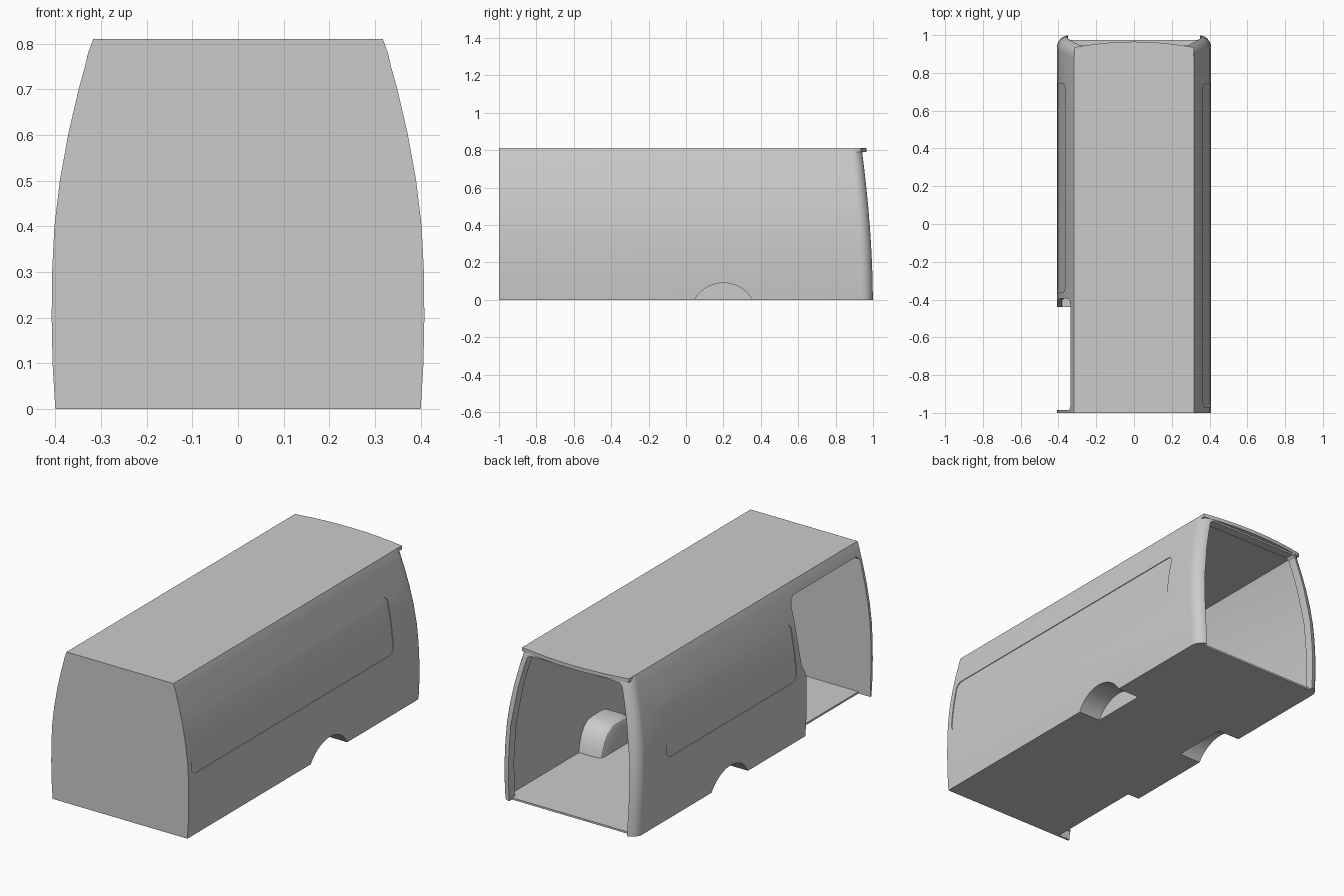
import bpy, bmesh, math

cube = bpy.data.objects.get("Cube")
if cube:
    bpy.data.objects.remove(cube)

paint = bpy.data.materials.new("plain grey")
paint.use_nodes = True
GREY = (0.6, 0.6, 0.6, 1)
paint.diffuse_color = GREY
paint.node_tree.nodes["Principled BSDF"].inputs["Base Color"].default_value = GREY

# Half width of the cross-section by height
SECTION = [(0, .400), (.1, .406), (.2, .408), (.3, .407), (.4, .402), (.5, .390),
           (.6, .372), (.7, .349), (.75, .335), (.78, .328), (.81, .317)]
TOP = .81


def half_width(z):
    for (z0, x0), (z1, x1) in zip(SECTION, SECTION[1:]):
        if z <= z1:
            return x0 + (x1 - x0) * (z - z0) / (z1 - z0)
    return SECTION[-1][1]


def rear_y(z):
    return 1 - .06 * (max(z, 0) / TOP) ** 1.8


def finish(name, bm):
    bmesh.ops.recalc_face_normals(bm, faces=bm.faces)
    mesh = bpy.data.meshes.new(name)
    bm.to_mesh(mesh)
    bm.free()
    mesh.materials.append(paint)
    obj = bpy.data.objects.new(name, mesh)
    bpy.context.scene.collection.objects.link(obj)
    return obj


def loft(name, rings):
    """Closed solid through a stack of equal rings."""
    bm = bmesh.new()
    loops = [[bm.verts.new(p) for p in ring] for ring in rings]
    n = len(loops[0])
    for a, b in zip(loops, loops[1:]):
        for i in range(n):
            j = (i + 1) % n
            bm.faces.new((a[i], a[j], b[j], b[i]))
    bm.faces.new(loops[0][::-1])
    bm.faces.new(loops[-1])
    return finish(name, bm)


def prism(name, outline, x0, x1):
    """Extrude a (y, z) outline along x."""
    return loft(name, [[(x, y, z) for y, z in outline] for x in (x0, x1)])


def rounded(y0, y1, z0, z1, r, steps=6):
    corners = [(y1 - r, z1 - r), (y0 + r, z1 - r), (y0 + r, z0 + r), (y1 - r, z0 + r)]
    return [(cy + r * math.cos(a), cz + r * math.sin(a))
            for q, (cy, cz) in enumerate(corners)
            for a in [(q + k / steps) * math.pi / 2 for k in range(steps + 1)]]


def box(name, x0, x1, y0, y1, z0, z1):
    return prism(name, [(y0, z0), (y1, z0), (y1, z1), (y0, z1)], x0, x1)


def hull(name, side, front, rear, z0, z1, radius):
    """Body-shaped solid, inset by the given amounts."""
    rings = []
    for z in sorted({z0, z1} | {z for z, _ in SECTION if z0 < z < z1}):
        w, y = half_width(z) - side, rear_y(z) - rear
        arc = [(w - radius + radius * math.cos(a), y - radius + radius * math.sin(a))
               for a in [k * math.pi / 16 for k in range(9)]]
        ring = [(w, -1 + front)] + arc
        rings.append([(x, v, z) for x, v in ring] + [(-x, v, z) for x, v in ring[::-1]])
    return loft(name, rings)


def combine(target, tool, operation="DIFFERENCE"):
    mod = target.modifiers.new(operation.lower(), "BOOLEAN")
    mod.operation, mod.solver, mod.object = operation, "EXACT", tool
    bpy.context.view_layer.objects.active = target
    bpy.ops.object.modifier_apply(modifier=mod.name)
    bpy.data.objects.remove(tool)


# Hollow outer shell
body = hull("cargo_body", 0, 0, 0, 0, TOP, .06)
combine(body, hull("interior_cutter", .02, .01, .05, .01, .795, .03))

# Rear door opening, following the lean of the pillars
opening = [(z, half_width(z) - .05) for z in (.01, .2, .4, .6, .7, .765)] + [(.78, .265)]
combine(body, loft("rear_opening_cutter",
                   [[(-w, .85, z), (w, .85, z), (w, 1.2, z), (-w, 1.2, z)] for z, w in opening]))
combine(body, box("floor_edge_cutter", -.35, .35, .975, 1.2, -.1, .05))

# Side door opening and step notch in the floor
door = [(-.985, .02), (-.44, .02), (-.44, .33), (-.425, .36), (-.405, .39), (-.395, .5),
        (-.395, .70), (-.405, .73), (-.43, .745), (-.96, .745), (-.985, .725)]
combine(body, prism("side_door_cutter", door, -.6, -.25))
combine(body, box("step_cutter", -.6, -.33, -.99, -.44, -.1, .05))

# Shallow recessed side panels
for side, y_front in ((1, -.97), (-1, -.36)):
    panel = prism("panel_cutter", rounded(y_front, .74, .33, .63, .035), side * .2, side * .6)
    combine(panel, hull("panel_core", .004, -.1, -.1, -.1, .9, .01))
    combine(body, panel)

# Wheel housings inside, wheel wells cut from outside
HUB_Y, HUB_Z, RADIUS = .2, -.088, .178
arch = [(HUB_Y + RADIUS * math.cos(k * math.pi / 20), HUB_Z + RADIUS * math.sin(k * math.pi / 20))
        for k in range(40)]
half = [(.165, .005), (.155, .05), (.135, .095), (.11, .13), (.08, .15), (.045, .158)]
housing = [(HUB_Y + d, z) for d, z in half] + [(HUB_Y - d, z) for d, z in half[::-1]]
for side in (1, -1):
    rings = []
    for x, scale in ((.395, 1), (.29, 1), (.27, .97), (.255, .91), (.25, .84)):
        rings.append([(side * x, HUB_Y + (y - HUB_Y) * scale, .005 + (z - .005) * scale)
                      for y, z in housing])
    combine(body, loft("wheel_housing", rings), "UNION")
    combine(body, prism("wheel_well_cutter", arch, side * .27, side * .6))

# Curved roof lip over the rear opening
rim = [(x, .935 + .03 * (1 - (x / .317) ** 2)) for x in [.317 * k / 8 for k in range(-8, 9)]]
lip = loft("rear_roof_lip", [[(x, y, z) for x, y in [(.317, .90)] + rim[::-1] + [(-.317, .90)]]
                             for z in (.79, TOP)])

for obj in (body, lip):
    bpy.ops.object.select_all(action="DESELECT")
    obj.select_set(True)
    bpy.context.view_layer.objects.active = obj
    bpy.ops.object.shade_smooth_by_angle(angle=math.radians(30))
